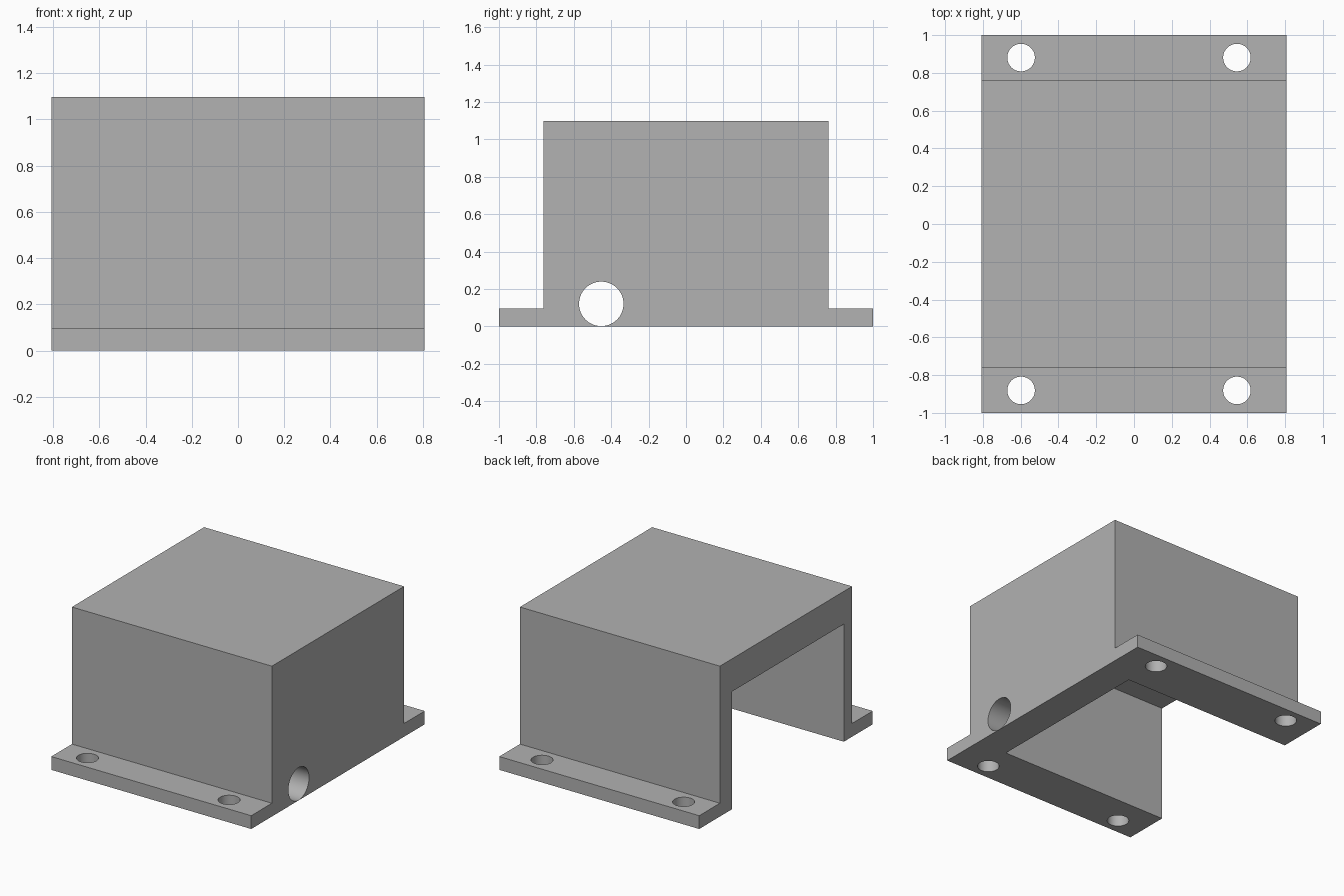
import bpy, bmesh, math

cube = bpy.data.objects.get("Cube")
if cube:
    bpy.data.objects.remove(cube, do_unlink=True)

HALF_X, HALF_Y, HEIGHT = 0.807, 1.0, 1.097
BOX_Y, FLANGE_Z = 0.762, 0.097

grey = bpy.data.materials.new("plain_grey")
grey.use_nodes = True
colour = (0.445, 0.445, 0.445, 1)
grey.diffuse_color = colour
grey.node_tree.nodes["Principled BSDF"].inputs["Base Color"].default_value = colour


def extrude_x(name, profile, x0, x1):
    """Solid made by sweeping a closed y-z outline from x0 to x1."""
    bm = bmesh.new()
    face = bm.faces.new([bm.verts.new((x0, y, z)) for y, z in profile])
    new = bmesh.ops.extrude_face_region(bm, geom=[face])["geom"]
    verts = [v for v in new if isinstance(v, bmesh.types.BMVert)]
    bmesh.ops.translate(bm, verts=verts, vec=(x1 - x0, 0, 0))
    bmesh.ops.recalc_face_normals(bm, faces=bm.faces)
    mesh = bpy.data.meshes.new(name)
    bm.to_mesh(mesh)
    bm.free()
    mesh.materials.append(grey)
    obj = bpy.data.objects.new(name, mesh)
    bpy.context.collection.objects.link(obj)
    return obj


def drill(name, radius, depth, location, rotation=(0, 0, 0)):
    bpy.ops.mesh.primitive_cylinder_add(vertices=64, radius=radius, depth=depth,
                                        location=location, rotation=rotation)
    obj = bpy.context.object
    obj.name = name
    obj.data.materials.append(grey)
    return obj


# Cover with a mounting flange along the front and back
half = [(HALF_Y, 0), (HALF_Y, FLANGE_Z), (BOX_Y, FLANGE_Z), (BOX_Y, HEIGHT)]
outline = half + [(-y, z) for y, z in reversed(half)]
cover = extrude_x("cover", outline, -HALF_X, HALF_X)

# Cavity open at the bottom and on the right-hand end
y0, y1, top = -0.667, 0.622, 0.858
cavity = [(y0, -0.2), (y1, -0.2), (y1, top), (y0, top)]
cutters = [extrude_x("cavity_cutter", cavity, -HALF_X - 0.2, HALF_X - 0.238)]

# Cable hole through the end wall, just above the base
cutters.append(drill("cable_hole_cutter", 0.119, 0.6, (HALF_X, -0.453, 0.1205),
                     (0, math.pi / 2, 0)))

# Screw holes through the flanges
for x in (-0.598, 0.545):
    for y in (-0.881, 0.881):
        cutters.append(drill("screw_hole_cutter", 0.073, 0.4, (x, y, FLANGE_Z / 2)))

for cutter in cutters:
    cutter.hide_render = True
    cutter.hide_set(True)
    cut = cover.modifiers.new(cutter.name, 'BOOLEAN')
    cut.operation = 'DIFFERENCE'
    cut.solver = 'EXACT'
    cut.object = cutter

# Apply the cuts, drop the helpers and smooth the hole walls
bpy.ops.object.select_all(action='DESELECT')
cover.select_set(True)
bpy.context.view_layer.objects.active = cover
for cut in list(cover.modifiers):
    bpy.ops.object.modifier_apply(modifier=cut.name)
for cutter in cutters:
    bpy.data.objects.remove(cutter, do_unlink=True)
bpy.ops.object.shade_smooth_by_angle(angle=math.radians(30))
